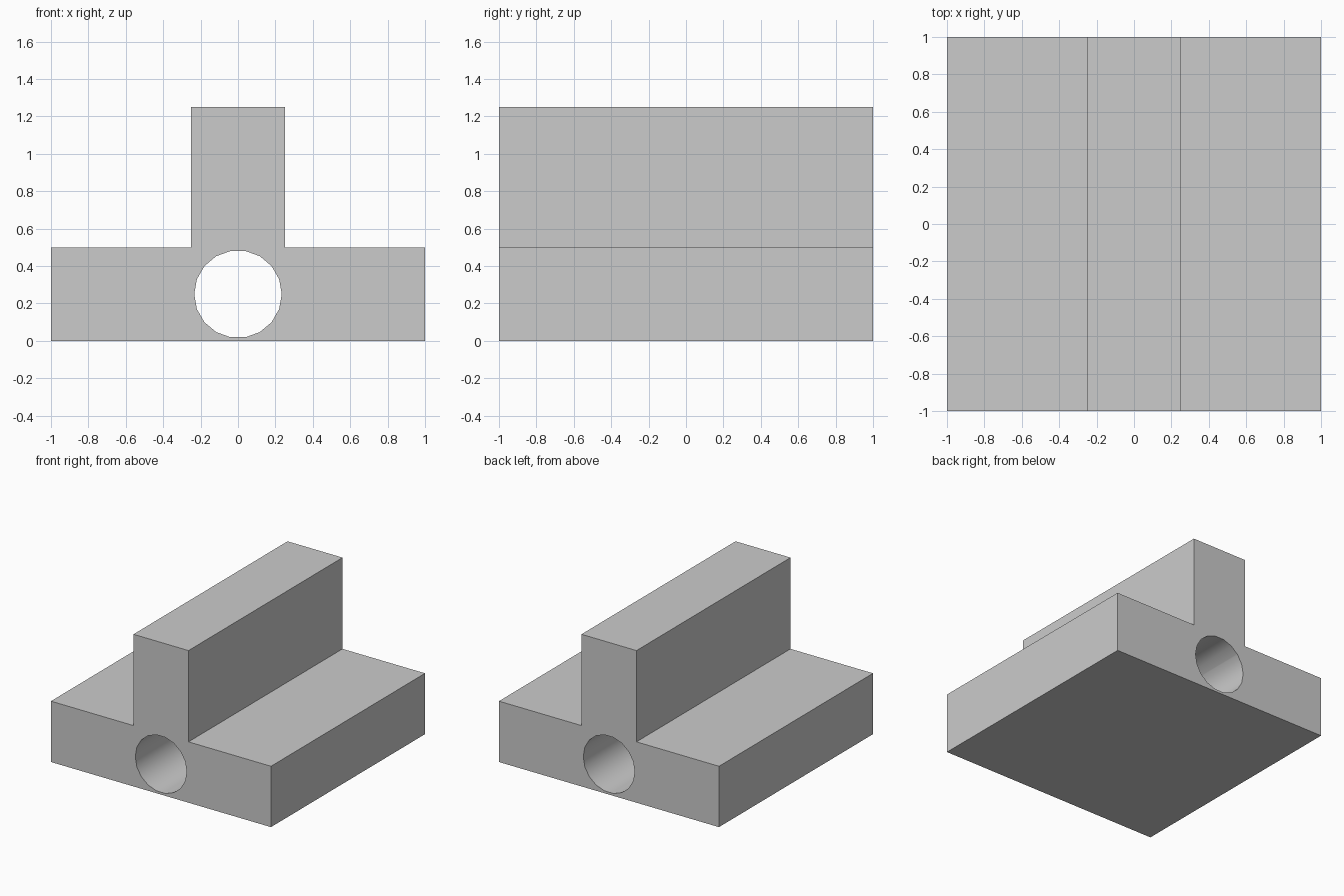
import bpy, bmesh
from math import cos, sin, pi

if "Cube" in bpy.data.objects:
    bpy.data.objects.remove(bpy.data.objects["Cube"])


def prism(name, profile, y0, y1):
    """Extrude a closed (x, z) profile along y."""
    bm = bmesh.new()
    face = bm.faces.new([bm.verts.new((x, y0, z)) for x, z in profile])
    ext = bmesh.ops.extrude_face_region(bm, geom=[face])
    moved = [g for g in ext["geom"] if isinstance(g, bmesh.types.BMVert)]
    bmesh.ops.translate(bm, verts=moved, vec=(0, y1 - y0, 0))
    bmesh.ops.recalc_face_normals(bm, faces=bm.faces)
    mesh = bpy.data.meshes.new(name)
    bm.to_mesh(mesh)
    bm.free()
    obj = bpy.data.objects.new(name, mesh)
    bpy.context.collection.objects.link(obj)
    return obj


# Inverted-T rail body: right half of the profile, mirrored to the left
half = [(1, 0), (1, 0.5), (0.25, 0.5), (0.25, 1.25)]
rail = prism("rail_body", half + [(-x, z) for x, z in reversed(half)], -1, 1)

# 18-sided bore running the full length of the base
SIDES, RADIUS = 18, 0.234
circle = [(RADIUS * cos(2 * pi * i / SIDES), 0.25 + RADIUS * sin(2 * pi * i / SIDES))
          for i in range(SIDES)]
bore = prism("bore_cutter", circle, -1.2, 1.2)
bore.hide_render = True

cut = rail.modifiers.new("bore", 'BOOLEAN')
cut.operation = 'DIFFERENCE'
cut.solver = 'EXACT'
cut.object = bore

bpy.context.view_layer.objects.active = rail
rail.select_set(True)
bpy.ops.object.modifier_apply(modifier=cut.name)
bpy.data.objects.remove(bore)

# Smooth bore wall, crisp outer edges
bpy.ops.object.shade_smooth_by_angle(angle=pi / 6)
